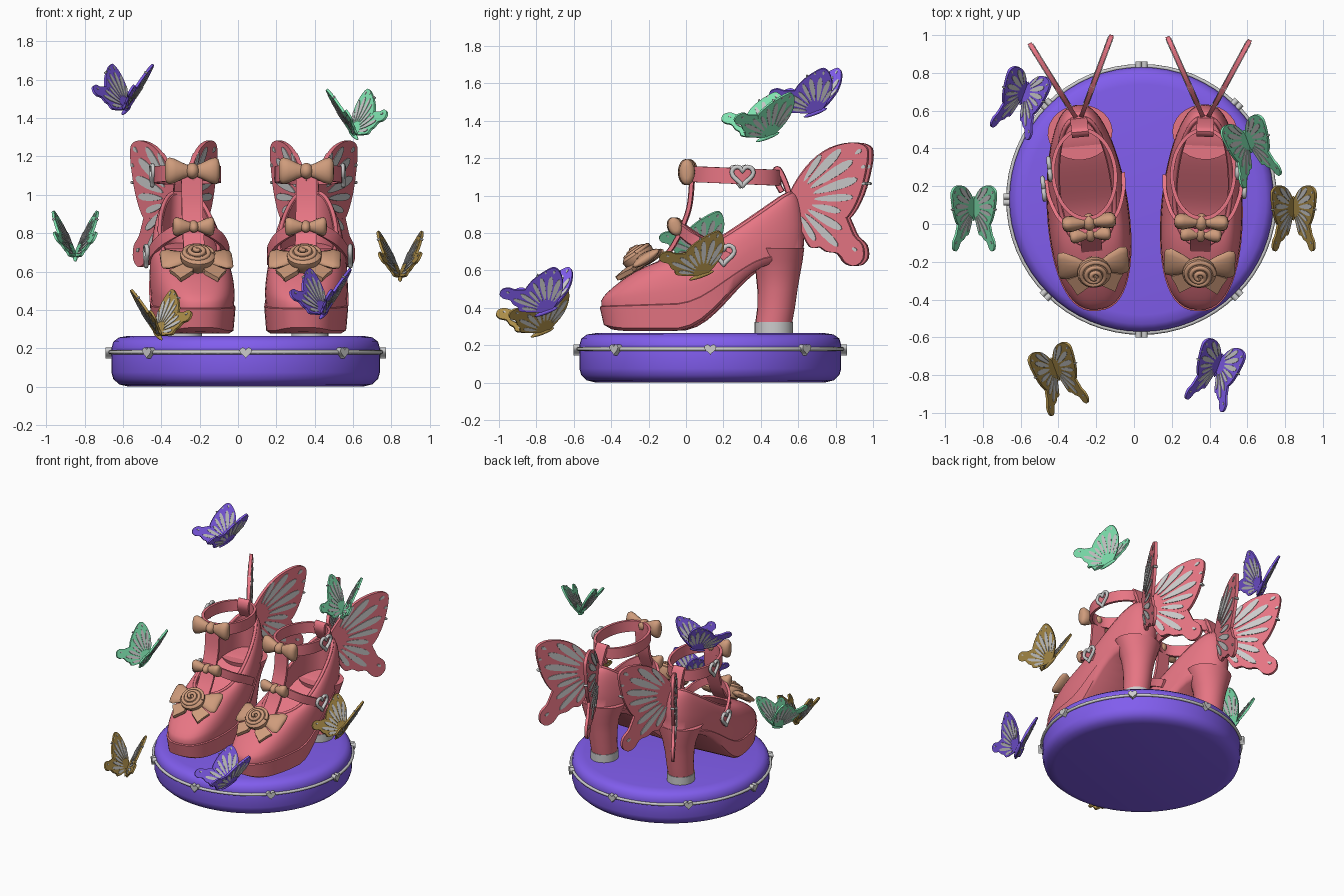
import bpy, bmesh
from math import sin, cos, pi, radians, asin
from mathutils import Matrix, Vector

if "Cube" in bpy.data.objects:
    bpy.data.objects.remove(bpy.data.objects["Cube"])

def material(name, c):
    m = bpy.data.materials.new(name)
    m.diffuse_color = (*c, 1)
    m.use_nodes = True
    m.node_tree.nodes["Principled BSDF"].inputs["Base Color"].default_value = m.diffuse_color
    return m

PINK = material("pink", (.80, .18, .23))
PURPLE = material("purple", (.22, .11, .85))
GREEN = material("green", (.22, .80, .45))
GOLD = material("gold", (.43, .28, .07))
TAN = material("tan", (.62, .33, .20))
I = Matrix()

def T(x, y, z): return Matrix.Translation((x, y, z))
def R(a, axis): return Matrix.Rotation(radians(a), 4, axis)
def S(x, y, z): return Matrix.Diagonal((x, y, z, 1))

def make(name, verts, faces, mat=None, M=I, angle=38):
    me = bpy.data.meshes.new(name)
    me.from_pydata([M @ Vector(v) for v in verts], [], faces)
    bm = bmesh.new(); bm.from_mesh(me)
    bmesh.ops.recalc_face_normals(bm, faces=bm.faces)
    bm.to_mesh(me); bm.free()
    if mat: me.materials.append(mat)
    me.shade_smooth()
    me.set_sharp_from_angle(angle=radians(angle))
    ob = bpy.data.objects.new(name, me)
    bpy.context.collection.objects.link(ob)
    return ob

def loft(name, rings, mat=None, M=I, angle=38):
    n = len(rings[0]); faces = []
    for k in range(len(rings) - 1):
        for i in range(n):
            j = (i + 1) % n
            faces.append((k*n + i, k*n + j, k*n + n + j, k*n + n + i))
    for o in (0, (len(rings) - 1) * n):      # strip caps
        for i in range(n // 2):
            faces.append(list(dict.fromkeys((o+i, o+i+1, o+n-i-1, o+(n-i) % n))))
    return make(name, [p for r in rings for p in r], faces, mat, M, angle)

def ellipse(c, a, b, n=24):
    c, a, b = Vector(c), Vector(a), Vector(b)
    return [c + a*cos(2*pi*i/n) + b*sin(2*pi*i/n) for i in range(n)]

def smooth(pts, sub=5, closed=False):        # Catmull-Rom sampling
    P = [Vector(p) for p in pts]; n = len(P); out = []
    g = (lambda i: P[i % n]) if closed else (lambda i: P[max(0, min(n-1, i))])
    for i in range(n if closed else n - 1):
        a, b, c, d = g(i-1), g(i), g(i+1), g(i+2)
        for s in range(sub):
            t = s / sub
            out.append(.5*(2*b + (c-a)*t + (2*a-5*b+4*c-d)*t*t + (3*b-a-3*c+d)*t**3))
    return out if closed else out + [P[-1]]

def ribbon(name, pts, W, thick, mat, M=I):
    P = smooth(pts); W = Vector(W); rings = []
    for i, p in enumerate(P):
        t = P[min(i+1, len(P)-1)] - P[max(i-1, 0)]
        N = t.cross(W).normalized() * thick
        w = N.cross(t).normalized() * W.length
        rings.append([p+w+N, p+w-N, p-w-N, p-w+N])
    return loft(name, rings, mat, M)

def tube(name, pts, r, mat=None, M=I, closed=False):
    cu = bpy.data.curves.new(name, 'CURVE'); cu.dimensions = '3D'
    cu.bevel_depth = r; cu.bevel_resolution = 2; cu.use_fill_caps = True
    sp = cu.splines.new('POLY'); sp.points.add(len(pts) - 1)
    for q, p in zip(sp.points, pts): q.co = (*(M @ Vector(p)), 1)
    sp.use_cyclic_u = closed
    if mat: cu.materials.append(mat)
    ob = bpy.data.objects.new(name, cu)
    bpy.context.collection.objects.link(ob)
    bpy.ops.object.select_all(action='DESELECT')
    ob.select_set(True); bpy.context.view_layer.objects.active = ob
    bpy.ops.object.convert(target='MESH')
    return ob

def plate(name, pts, t, mat=None, M=I):      # flat outline in xy with thickness
    n = len(pts)
    v = [(p[0], p[1], s*t) for s in (-1, 1) for p in pts]
    f = [list(range(n)), list(range(n, 2*n))] + [(i, (i+1) % n, n+(i+1) % n, n+i) for i in range(n)]
    return make(name, v, f, mat, M)

def heart(s, n=28):
    return [(s*sin(a)**3, s*(13*cos(a)-5*cos(2*a)-2*cos(3*a)-cos(4*a))/16, 0)
            for a in (2*pi*i/n for i in range(n))]

def ball(name, size, mat, M):
    rings = [ellipse((0, 0, size[2]*sin(a)), (size[0]*cos(a), 0, 0), (0, size[1]*cos(a), 0), 16)
             for a in (radians(d) for d in range(-84, 85, 24))]
    return loft(name, rings, mat, M, 60)

# Round base with trim ring and heart studs
BC = T(.04, .13, 0)
loft("base", [ellipse((0, 0, z), (r, 0, 0), (0, r, 0), 64) for r, z in
     ((.61, 0), (.66, .012), (.69, .04), (.70, .075), (.70, .20), (.69, .235), (.66, .257), (.61, .265))], PURPLE, BC)
tube("base_trim", ellipse((0, 0, .18), (.706, 0, 0), (0, .706, 0), 64), .011, None, BC, True)
for i in range(8):
    plate("base_heart", heart(.032), .016, None, BC @ R(45*i, 'Z') @ T(0, -.715, .18) @ R(90, 'X'))

# Wings: fore and hind plates with inset grey cells (x outward, y up)
FORE = [(0, -.03), (0, .03), (.04, .11), (.12, .21), (.22, .28), (.33, .308), (.40, .29), (.415, .24),
        (.40, .14), (.37, .03), (.32, -.07), (.27, -.10), (.12, -.07)]
HIND = [(0, .02), (.14, .0), (.27, -.05), (.31, -.12), (.34, -.19), (.385, -.24), (.39, -.31), (.35, -.35),
        (.30, -.335), (.26, -.285), (.20, -.275), (.16, -.25), (.11, -.25), (.06, -.16), (.02, -.07)]
CELLS = [(57, .12, .29, .02), (46, .12, .38, .03), (33, .12, .39, .032), (18, .12, .37, .032), (3, .12, .33, .026),
         (-13, .11, .27, .024), (-30, .1, .31, .028), (-45, .1, .35, .026), (-60, .1, .25, .022),
         (36, .42, .46, .014), (25, .41, .435, .012), (13, .385, .405, .01), (-38, .41, .44, .012)]

def wing(name, mat, M, t=.012):
    obs = [plate(name + "_fore", smooth([(*p, 0) for p in FORE], 3, True), t, mat, M),
           plate(name + "_hind", smooth([(*p, 0) for p in HIND], 3, True), t*.9, mat, M)]
    for a, r0, r1, w in CELLS:
        pts = []
        for i in range(14):
            q = 2*pi*i/14
            f = (1 - cos(q)) / 2
            pts.append((r0 + (r1-r0)*f, w*sin(q)*(.45 + .55*f), 0))
        obs.append(plate(name + "_cell", pts, t*1.35, None, M @ T(.01, .0, 0) @ R(a, 'Z')))
    return obs

# Shoe height tables, smoothed along y
def table(*pairs):
    def lin(y):
        if y <= pairs[0][0]: return pairs[0][1]
        for (a, p), (b, q) in zip(pairs, pairs[1:]):
            if y <= b: return p + (q-p)*(y-a)/(b-a)
        return pairs[-1][1]
    return lambda y: sum(lin(y + d) for d in (-.04, -.02, 0, .02, .04)) / 5
bottom = table((-.46, .30), (-.36, .277), (0, .277), (.1, .33), (.2, .43), (.3, .54), (.4, .62), (.62, .67))
seam = table((-.46, .405), (0, .42), (.1, .46), (.2, .53), (.3, .60), (.4, .66), (.62, .70))
topline = table((-.5, .50), (-.4, .55), (-.3, .60), (-.1, .665), (0, .685), (.1, .715), (.2, .77), (.3, .835),
                (.45, .94), (.56, 1.02), (.65, 1.03))

def footprint(toe, heel, w, zf, n=56):
    out = []
    for i in range(n):
        a = 2*pi*i/n; s = sin(a)
        y = (toe+heel)/2 - (heel-toe)/2*cos(a)
        k = 1 + .12*cos(a)
        out.append(Vector((w*k*abs(s)**.8*(1 if s > 0 else -1), y, zf(y))))
    return out

def bow(name, M, mat=TAN):
    for s in (-1, 1):
        loft(name + "_loop", [ellipse((s*x, 0, 0), (0, d, 0), (0, 0, h), 16) for x, h, d in
             ((.01, .025, .018), (.05, .042, .032), (.09, .062, .042), (.12, .07, .042), (.137, .06, .03), (.143, .035, .015))],
             mat, M, 60)
    ball(name + "_knot", (.036, .048, .042), mat, M)

def shoe(tag, M, side):
    # Sole, upper and lining as one continuous loft
    mix = lambda f: (lambda y: seam(y) + f*(topline(y) - seam(y)))
    rings = [footprint(-.40, .59, .185, bottom), footprint(-.44, .615, .207, lambda y: bottom(y) + .015),
             footprint(-.462, .63, .217, seam), footprint(-.452, .628, .209, lambda y: seam(y) + .004)]
    for k in range(1, 11):
        p = k/10*pi/2; c = 1 - cos(p)
        rings.append(footprint(-.458 + .35*c, .635 - .07*c, .214 - .066*c, mix(sin(p)**.7)))
    rim = rings[-1]
    rings += [footprint(-.09, .545, .132, topline), footprint(-.2, .56, .16, lambda y: seam(y) + .06)]
    loft(tag + "_upper", rings, PINK, M, 45)
    tube(tag + "_rim", rim, .011, PINK, M, True)
    # Block heel and grey tip
    col = [(.32, .47, .098, .092), (.40, .483, .1, .096), (.50, .49, .107, .105), (.58, .493, .118, .12),
           (.65, .492, .132, .145), (.72, .487, .146, .172)]
    loft(tag + "_heel", [ellipse((0, c, z), (w, 0, 0), (0, d, 0), 28) for z, c, d, w in col], PINK, M)
    loft(tag + "_heel_tip", [ellipse((0, .47, z), (.097, 0, 0), (0, .103, 0), 28) for z in (.265, .325)], None, M)
    # Straps
    ring = [(.165*sin(a), .265 - .235*cos(a), 1.115 - .02*(1-cos(a))/2) for a in (2*pi*i/40 for i in range(41))]
    ribbon(tag + "_ankle_strap", ring[::2], (0, 0, .042), .010, PINK, M)
    ribbon(tag + "_middle_strap", [(-.205, .24, .66), (-.195, .15, .71), (-.15, .04, .77), (-.07, -.025, .82), (0, -.035, .83),
           (.07, -.025, .82), (.15, .04, .77), (.195, .15, .71), (.205, .24, .66)], (0, 0, .03), .010, PINK, M)
    ribbon(tag + "_centre_strap", [(0, -.14, .64), (0, -.07, .73), (0, -.02, .83), (0, .02, .95), (0, .035, 1.12)],
           (.055, 0, 0), .010, PINK, M)
    ribbon(tag + "_back_tab", [(0, .57, .93), (0, .55, 1.02), (0, .52, 1.10), (0, .49, 1.145), (0, .475, 1.10), (0, .515, 1.02)],
           (.045, 0, 0), .012, PINK, M)
    # Heart buckles on the outer side
    for x, y, z, a in ((.18, .31, 1.11, 0), (.222, .21, .69, 0)):
        tube(tag + "_heart_buckle", heart(.058), .012, None, M @ T(side*x, y, z) @ R(90, 'Z') @ R(90, 'X'), True)
    # Bows on straps
    bow(tag + "_ankle_bow", M @ T(0, .01, 1.125))
    bow(tag + "_middle_bow", M @ T(0, -.055, .835) @ R(20, 'X') @ S(.76, .9, .72))
    # Rose on a ribbon bow over the toe
    F = M @ T(0, -.25, .665) @ R(33, 'X')
    loft(tag + "_rose_base", [ellipse((0, 0, z), (r, 0, 0), (0, r, 0), 20) for r, z in
         ((.06, -.05), (.088, .0), (.09, .025), (.075, .04), (.03, .048))], TAN, F)
    n = 60
    tube(tag + "_rose_spiral", [((.082-.074*i/n)*cos(i*.3), (.082-.074*i/n)*sin(i*.3), .032 + .032*i/n) for i in range(n)],
         .012, TAN, F)
    for s in (-1, 1):
        loft(tag + "_ribbon_loop", [ellipse((s*x, y, -.005 - x*.12), (0, h, 0), (0, 0, d), 14) for x, y, h, d in
             ((.03, .02, .03, .015), (.09, .03, .06, .026), (.15, .035, .085, .026), (.18, .035, .08, .018), (.188, .035, .06, .008))],
             TAN, F, 60)
        plate(tag + "_ribbon_tail", [(s*.02, 0), (s*.15, -.06), (s*.125, -.10), (s*.10, -.155), (s*.03, -.10)], .012, TAN,
              F @ T(0, 0, -.012) @ R(s*10, 'Y'))
    # Back wings splayed outward
    for s in (-1, 1):
        W = M @ Matrix(((s*.5, 0, .9, 0), (1.02, 0, -s*.35, .565), (0, 1, 0, .975), (0, 0, 0, 1)))
        wing(tag + "_wing", PINK, W @ T(0, 0, s*.012))

shoe("left_shoe", T(-.237, 0, 0) @ Matrix.Rotation(asin(.1), 4, 'Z'), -1)
shoe("right_shoe", T(.356, 0, 0) @ Matrix.Rotation(-asin(.04), 4, 'Z'), 1)

# Floating butterflies, centred on measured positions
for mat, c, yaw in ((PURPLE, (-.60, .64, 1.55), -20), (GREEN, (.62, .385, 1.42), 20), (GREEN, (-.848, .03, .785), 0),
                    (GOLD, (.845, .03, .68), 0), (GOLD, (-.40, -.82, .375), 20), (PURPLE, (.43, -.80, .485), -20)):
    B = R(yaw, 'Z') @ R(20, 'X') @ S(.55, .55, .55)
    obs = []
    for s in (-1, 1):
        d = radians(59)
        obs += wing("butterfly_wing", mat, B @ Matrix(((s*cos(d), 0, -s*sin(d), 0), (0, 1, 0, 0), (sin(d), 0, cos(d), 0), (0, 0, 0, 1))))
    obs.append(ball("butterfly_body", (.022, .13, .022), mat, B @ T(0, -.02, 0)))
    P = [v.co for o in obs for v in o.data.vertices]
    off = Vector([c[k] - (min(p[k] for p in P) + max(p[k] for p in P))/2 for k in range(3)])
    for o in obs: o.data.transform(Matrix.Translation(off))
